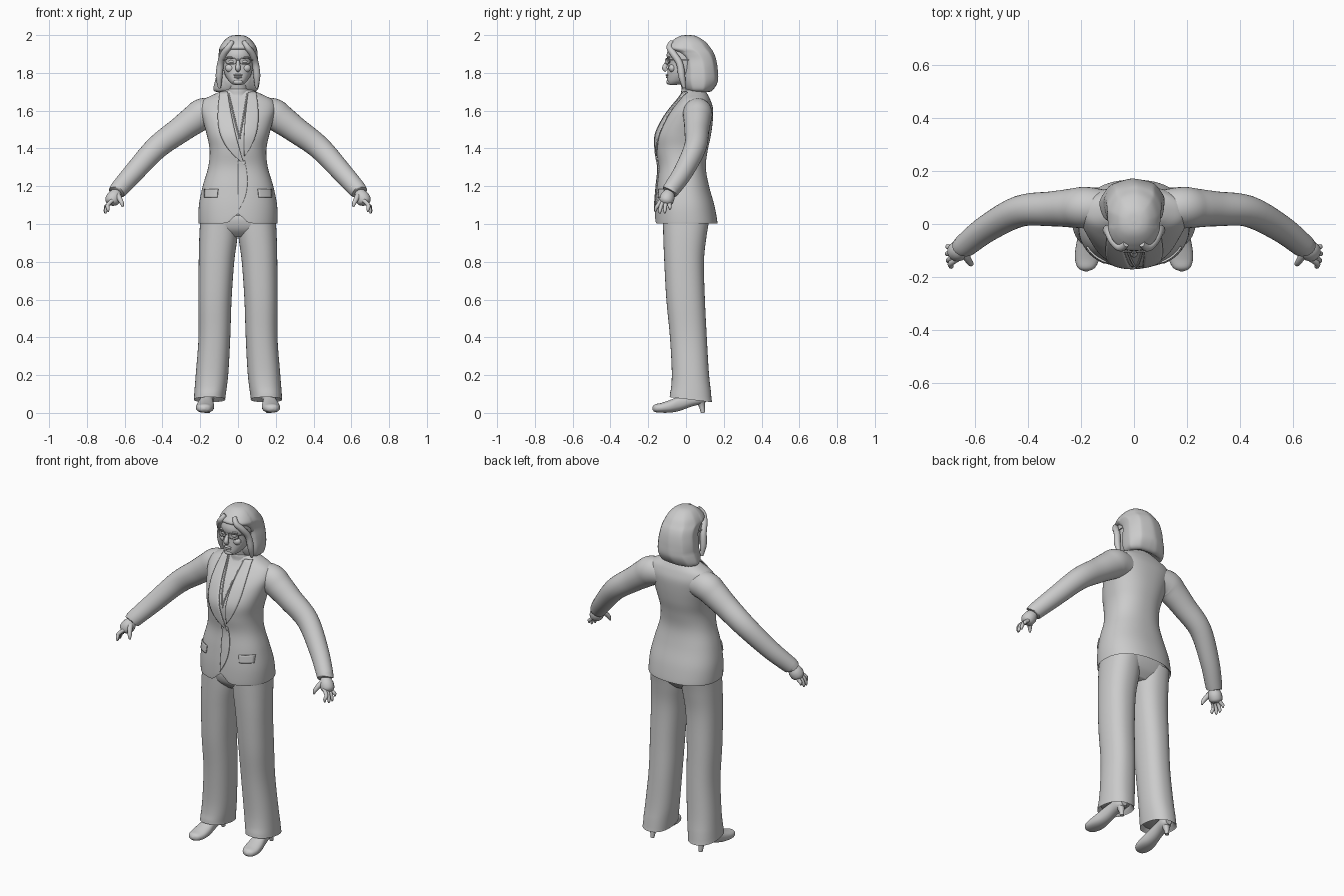
import bpy, bmesh, math
from mathutils import Vector

grey = bpy.data.materials.new("light grey")
grey.diffuse_color = (0.6, 0.6, 0.6, 1)


def spow(v, e):
    return math.copysign(abs(v) ** e, v)


def smooth_rows(keys, steps):
    """Catmull-Rom interpolation of rows of numbers."""
    k = [keys[0]] + list(keys) + [keys[-1]]
    out = []
    for i in range(1, len(k) - 2):
        for s in range(steps):
            t = s / steps
            out.append([0.5 * (2*b + (c-a)*t + (2*a-5*b+4*c-d)*t*t + (3*b-a-3*c+d)*t**3)
                        for a, b, c, d in zip(k[i-1], k[i], k[i+1], k[i+2])])
    return out + [list(keys[-1])]


def finish(name, bm, angle=50, thick=0):
    bmesh.ops.recalc_face_normals(bm, faces=bm.faces)
    me = bpy.data.meshes.new(name)
    bm.to_mesh(me)
    bm.free()
    ob = bpy.data.objects.new(name, me)
    bpy.context.collection.objects.link(ob)
    me.materials.append(grey)
    if thick:
        m = ob.modifiers.new("thickness", 'SOLIDIFY')
        m.thickness, m.offset = thick, 0
    bpy.ops.object.select_all(action='DESELECT')
    ob.select_set(True)
    bpy.context.view_layer.objects.active = ob
    bpy.ops.object.shade_smooth_by_angle(angle=math.radians(angle))
    return ob


def skin(name, rings, closed=True, angle=50, thick=0):
    """Bridge rings of points; closed rings are capped at both ends."""
    bm = bmesh.new()
    vs = [[bm.verts.new(p) for p in r] for r in rings]
    n = len(vs[0])
    for a, b in zip(vs, vs[1:]):
        for i in range(n if closed else n - 1):
            j = (i + 1) % n
            bm.faces.new((a[i], a[j], b[j], b[i]))
    if closed:
        bm.faces.new(vs[0])
        bm.faces.new(vs[-1])
    return finish(name, bm, angle, thick)


def body(name, keys, p=2.2, n=48, steps=5, tweak=None):
    """Upright part; rows are (z, centre x, half width, front y, back y)."""
    rings = []
    for z, cx, hw, yf, yb in smooth_rows(keys, steps):
        ring = []
        for i in range(n):
            a = 2 * math.pi * i / n
            v = Vector((cx + hw * spow(math.cos(a), 2/p),
                        (yf+yb)/2 + (yb-yf)/2 * spow(math.sin(a), 2/p), z))
            ring.append(tweak(v, a) if tweak else v)
        rings.append(ring)
    return skin(name, rings)


def tube(name, keys, side=1, n=16, steps=4, flat=1.0):
    """Limb along a path; rows are (x, y, z, radius), flat scales the radius along y."""
    rows = smooth_rows(keys, steps)
    pts = [Vector((r[0] * side, r[1], r[2])) for r in rows]
    rings = []
    for i, c in enumerate(pts):
        t = (pts[min(i+1, len(pts)-1)] - pts[max(i-1, 0)]).normalized()
        ref = Vector((0, 1, 0)) if abs(t.y) < 0.8 else Vector((0, 0, 1))
        u = (ref - t * ref.dot(t)).normalized()
        w = t.cross(u)
        rings.append([c + (u * math.cos(a) * flat + w * math.sin(a)) * rows[i][3]
                      for a in (2 * math.pi * k / n for k in range(n))])
    return skin(name, rings)


def ball(name, loc, size):
    bm = bmesh.new()
    bmesh.ops.create_uvsphere(bm, u_segments=20, v_segments=12, radius=1)
    for v in bm.verts:
        v.co = Vector([c * s + l for c, s, l in zip(v.co, size, loc)])
    return finish(name, bm)


# Jacket with rounded cutaway at the front hem
torso = [(1.045, 0, .18, -.13, .135), (1.01, 0, .203, -.158, .16), (1.012, 0, .209, -.164, .166),
         (1.10, 0, .207, -.163, .15), (1.20, 0, .187, -.155, .122), (1.30, 0, .158, -.146, .105),
         (1.39, 0, .15, -.158, .115), (1.47, 0, .165, -.158, .132), (1.55, 0, .186, -.122, .142),
         (1.61, 0, .2, -.08, .143), (1.655, 0, .185, -.042, .13), (1.685, 0, .13, -.022, .115),
         (1.71, 0, .075, -.012, .1)]


def cutaway(v, a):
    if v.y < 0 and v.z < 1.06:
        v.z += .045 * math.exp(-(v.x / .035) ** 2) * (1.06 - v.z) / .05
    return v


body("jacket", torso, 2.3, 72, 5, cutaway)
dense = [r for r in smooth_rows(torso[2:], 8)]


def front_point(x, z, off):
    """Point just in front of the jacket surface."""
    for a, b in zip(dense, dense[1:]):
        if a[0] <= z <= b[0]:
            t = (z - a[0]) / (b[0] - a[0])
            hw, yf, yb = [p + (q - p) * t for p, q in zip(a[2:], b[2:])]
            break
    x = max(-.97 * hw, min(.97 * hw, x))
    y = (yf+yb)/2 - (yb-yf)/2 * (1 - abs(x/hw) ** 2.3) ** (1/2.3)
    return Vector((x, y - off, z + off * max(0, z - 1.5) * 4))


def plate(name, z0, z1, left, right, off=.003, n=24, m=7):
    """Thin panel hugging the jacket between two edge curves."""
    rows = []
    for i in range(n + 1):
        t = i / n
        z = z0 + (z1 - z0) * t
        rows.append([front_point(left(t) + (right(t) - left(t)) * j / m, z, off) for j in range(m + 1)])
    return skin(name, rows, False, 40, .007)


# Shawl lapels, overlapping front edge, pocket flaps, blouse neckline
for s, nm in ((-1, "right"), (1, "left")):
    z_end = 1.315 if s < 0 else 1.36
    plate(nm + "_lapel", 1.695, z_end,
          lambda t: s * .055 * (1 - t) + .033 * t ** 2,
          lambda t: s * (.095 + .06 * t * (1-t)) * (1 - t ** 4) + .036 * t ** 4, .006 if s < 0 else .004)
    plate(nm + "_pocket_flap", 1.185, 1.14, lambda t: s * (.105 + .005 * t), lambda t: s * .176, .004, 6)
    tube(nm + "_neckline", [(*front_point(s * .05 * (1-t) + .008 * t, 1.69 - .24 * t, .001), .004)
                            for t in (0, .25, .5, .75, 1)], 1, 8)
plate("front_overlap", 1.335, 1.065, lambda t: .0, lambda t: .036 + .02 * math.sin(t * 2.6) - .05 * t ** 3, .003)

# Hips and trouser legs
body("hips", [(.93, 0, .13, -.07, .07), (.97, 0, .185, -.11, .105), (1.02, 0, .195, -.125, .125),
              (1.06, 0, .19, -.12, .125)], 2.6)


def hem(v, a):
    if v.z < .1:
        v.z -= .12 * v.y
    return v


for s, nm in ((-1, "right"), (1, "left")):
    body(nm + "_trouser_leg", [
        (.10, s*.148, .066, -.06, .11), (.078, s*.15, .082, -.084, .135), (.085, s*.15, .083, -.085, .136),
        (.2, s*.138, .086, -.075, .122), (.4, s*.125, .084, -.085, .11), (.6, s*.122, .088, -.104, .1),
        (.8, s*.114, .094, -.115, .095), (.93, s*.104, .101, -.12, .108), (1.02, s*.1, .1, -.122, .123)],
        2.3, 40, 5, hem)

    # Pumps: rows run toe to heel as (y, centre z, half width, half height)
    rows = smooth_rows([(-.178, .024, .006, .006), (-.165, .025, .032, .02), (-.13, .027, .046, .026),
                        (-.08, .036, .046, .034), (-.03, .052, .038, .04), (.03, .07, .034, .036),
                        (.08, .08, .034, .034), (.105, .082, .02, .025)], 4)
    skin(nm + "_shoe", [[Vector((s * (.17 - .08 * (y + .05)) + w * math.cos(a), y, z + h * spow(math.sin(a), .8)))
                         for a in (2 * math.pi * k / 24 for k in range(24))] for y, z, w, h in rows])
    tube(nm + "_heel", [(.16, .075, .07, .03), (.16, .083, .04, .017), (.16, .09, .0, .011)], s, 12)

    # Sleeves
    tube(nm + "_sleeve", [(.10, .06, 1.59, .07), (.18, .062, 1.585, .082), (.235, .06, 1.55, .077),
                          (.31, .057, 1.495, .069), (.43, .048, 1.405, .062), (.55, -.015, 1.275, .054),
                          (.632, -.078, 1.183, .047), (.634, -.08, 1.18, .043), (.626, -.074, 1.19, .036)],
         s, 28, 5, .95)

    # Hands
    tube(nm + "_palm", [(.61, -.065, 1.205, .026), (.637, -.083, 1.175, .025), (.655, -.097, 1.145, .038),
                        (.671, -.106, 1.118, .036), (.677, -.11, 1.105, .02)], s, 16, 4, 1.0).scale = (1, 1, 1)
    for f, (y0, y1, x1, z1) in enumerate(((-.132, -.16, .688, 1.065), (-.117, -.138, .7, 1.055),
                                          (-.1, -.112, .703, 1.057), (-.083, -.085, .702, 1.075))):
        tube(f"{nm}_finger_{f + 1}", [(.665, y0, 1.125, .011), (.69, (y0+y1)/2 - .003, 1.1, .0105),
                                      (x1, y1, z1 + .015, .009), (x1, y1, z1, .004)], s, 10)
    tube(nm + "_thumb", [(.643, -.1, 1.16, .017), (.627, -.13, 1.135, .014), (.615, -.148, 1.11, .011),
                         (.61, -.153, 1.09, .005)], s, 10)

# Neck, blouse band and collar
tube("neck", [(0, .045, 1.65, .06), (0, .035, 1.71, .056), (0, .015, 1.8, .056)], 1, 28)
body("blouse_band", [(1.675, 0, .07, -.03, .1), (1.685, 0, .066, -.026, .098), (1.712, 0, .062, -.024, .095),
                     (1.715, 0, .055, -.015, .09)], 2)

# Face
body("head", [(1.737, 0, .018, -.088, -.05), (1.742, 0, .032, -.096, -.02), (1.762, 0, .053, -.1, .03),
              (1.8, 0, .073, -.098, .07), (1.85, 0, .081, -.096, .09), (1.9, 0, .082, -.102, .1),
              (1.95, 0, .07, -.08, .08), (1.98, 0, .04, -.04, .05)], 2.2)
tube("nose", [(0, -.096, 1.87, .008), (0, -.106, 1.845, .011), (0, -.113, 1.825, .0135),
              (0, -.102, 1.812, .01)], 1, 14)
ball("upper_lip", (0, -.099, 1.788), (.025, .009, .006))
ball("lower_lip", (0, -.098, 1.777), (.021, .009, .006))
ball("chin", (0, -.09, 1.752), (.026, .014, .014))
for s, nm in ((-1, "right"), (1, "left")):
    ball(nm + "_eye", (s * .034, -.088, 1.86), (.016, .008, .008))
    ball(nm + "_brow", (s * .036, -.09, 1.882), (.026, .008, .005))
    ball(nm + "_cheek", (s * .042, -.072, 1.825), (.026, .02, .022))
    # Glasses
    rim = [(.037 + .028 * spow(math.cos(a), .5), -.105 + .018 * max(0, math.cos(a)),
            1.862 + .015 * spow(math.sin(a), .6), .0025) for a in (2 * math.pi * k / 20 for k in range(21))]
    tube(nm + "_glasses_rim", rim, s, 6, 1)
    tube(nm + "_glasses_temple", [(.065, -.088, 1.868, .003), (.086, -.04, 1.868, .003),
                                  (.09, .02, 1.868, .003)], s, 6)
tube("glasses_bridge", [(-.01, -.105, 1.865, .0025), (0, -.11, 1.868, .0025), (.01, -.105, 1.865, .0025)], 1, 6)


# Bobbed hair with shallow locks, swept fringe
def locks(v, a):
    if v.y > -.01:
        k = .0035 * abs(math.sin(a * 4.5 + v.z * 3)) * min(1, (2.0 - v.z) * 12)
        v -= Vector((math.cos(a), math.sin(a), 0)) * k
    if v.z < 1.78:
        v.x -= .25 * (1.78 - v.z) * (v.x < 0)
    return v


body("hair", [(1.715, -.005, .07, .03, .1), (1.7, -.005, .092, .015, .125), (1.715, -.003, .112, -.005, .148),
              (1.76, 0, .117, -.022, .17), (1.82, 0, .114, -.02, .168), (1.87, 0, .107, -.025, .16),
              (1.905, 0, .104, -.055, .148), (1.93, 0, .1, -.1, .132), (1.96, 0, .083, -.082, .108),
              (1.985, 0, .058, -.052, .074), (1.997, 0, .032, -.025, .045), (2.0, 0, .006, .005, .015)],
     2.25, 96, 6, locks)
for s, nm in ((-1, "right"), (1, "left")):
    tube(nm + "_fringe", [(.03, -.075, 1.965, .012), (.05, -.088, 1.935, .016), (.075, -.066, 1.9, .018),
                          (.092, -.034, 1.85, .018), (.1, -.022, 1.78, .018), (.098, -.01, 1.72, .008)], s, 12, 5)
